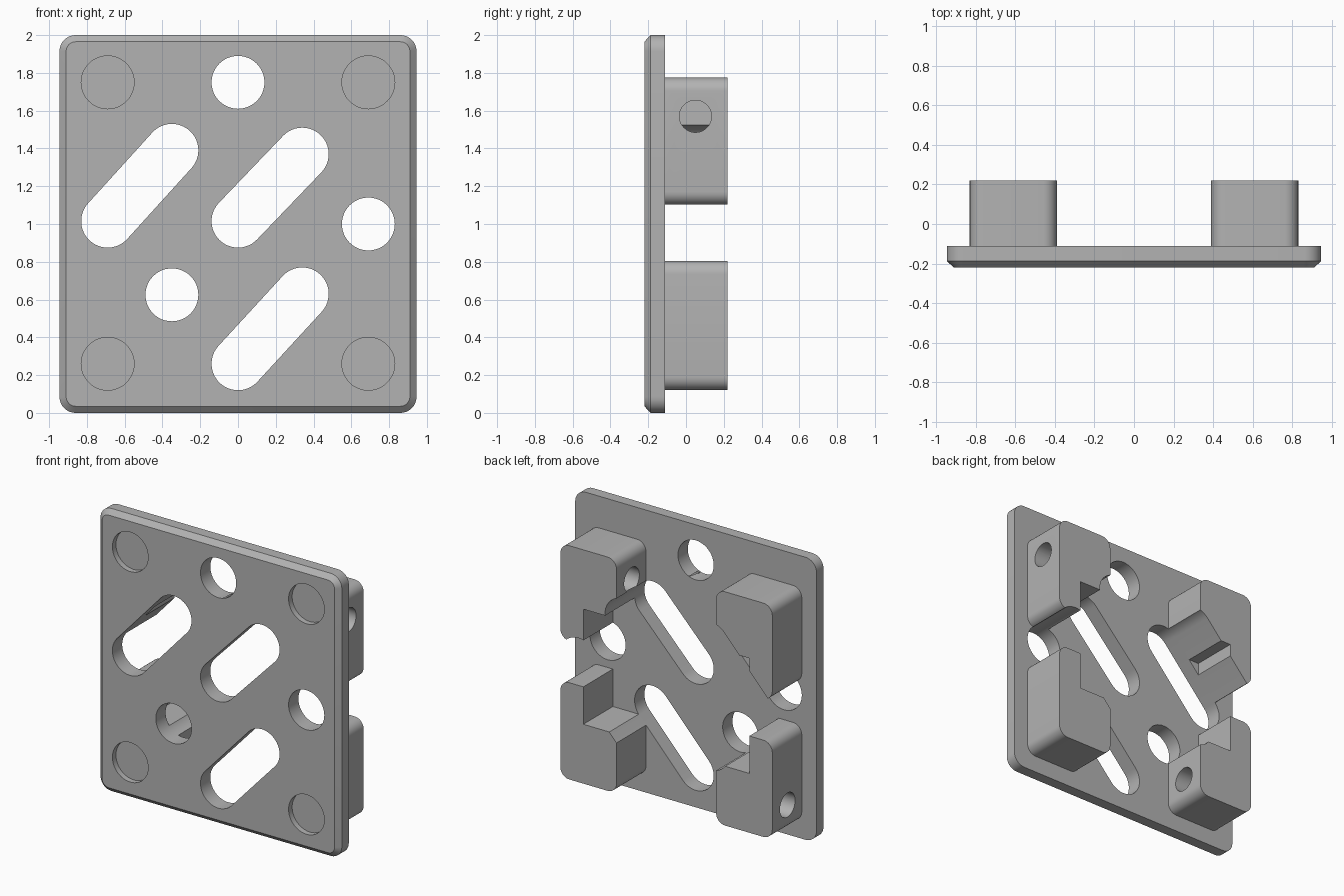
import bpy
import bmesh
from math import sin, cos, pi, atan2
from mathutils import Matrix

old = bpy.data.objects.get("Cube")
if old:
    bpy.data.objects.remove(old, do_unlink=True)

grey = bpy.data.materials.new("mid_grey")
grey.use_nodes = True
colour = (0.45, 0.45, 0.45, 1)
grey.diffuse_color = colour
grey.node_tree.nodes["Principled BSDF"].inputs["Base Color"].default_value = colour

BACK, FRONT, REAR = -0.11, -0.22, 0.22


def arc(cx, cz, r, start, sweep, steps):
    return [(cx + r * cos(start + sweep * i / steps),
             cz + r * sin(start + sweep * i / steps)) for i in range(steps + 1)]


def rounded_rect(x0, x1, z0, z1, r):
    pts = []
    for i, (cx, cz) in enumerate([(x1 - r, z1 - r), (x0 + r, z1 - r),
                                  (x0 + r, z0 + r), (x1 - r, z0 + r)]):
        pts += arc(cx, cz, r, i * pi / 2, pi / 2, 8)
    return pts


def slot(ax, az, bx, bz, r):
    a = atan2(bz - az, bx - ax)
    return arc(bx, bz, r, a - pi / 2, pi, 24) + arc(ax, az, r, a + pi / 2, pi, 24)


def loft(name, sections):
    """Solid through matching outlines, each given as (y, points)."""
    bm = bmesh.new()
    rings = [[bm.verts.new((x, y, z)) for x, z in pts] for y, pts in sections]
    n = len(rings[0])
    for a, b in zip(rings, rings[1:]):
        for i in range(n):
            j = (i + 1) % n
            bm.faces.new((a[i], a[j], b[j], b[i]))
    bm.faces.new(rings[0])
    bm.faces.new(rings[-1])
    bmesh.ops.recalc_face_normals(bm, faces=bm.faces)
    return finish(name, bm)


def finish(name, bm):
    mesh = bpy.data.meshes.new(name)
    bm.to_mesh(mesh)
    bm.free()
    mesh.materials.append(grey)
    obj = bpy.data.objects.new(name, mesh)
    bpy.context.collection.objects.link(obj)
    return obj


def circle(x, z, r):
    return arc(x, z, r, 0, 2 * pi, 48)[:-1]


def cross_bore(x, z):
    bm = bmesh.new()
    turn = Matrix.Translation((x, 0.05, z)) @ Matrix.Rotation(pi / 2, 4, "Y")
    bmesh.ops.create_cone(bm, cap_ends=True, segments=40, radius1=0.085,
                          radius2=0.085, depth=0.8, matrix=turn)
    return finish("bore_cutter", bm)


def cut(obj, cutters):
    for c in cutters:
        c.hide_render = True
        mod = obj.modifiers.new("cut", "BOOLEAN")
        mod.operation = "DIFFERENCE"
        mod.solver = "EXACT"
        mod.object = c
    select(obj)
    for mod in list(obj.modifiers):
        bpy.ops.object.modifier_apply(modifier=mod.name)


def select(obj):
    bpy.ops.object.select_all(action="DESELECT")
    obj.select_set(True)
    bpy.context.view_layer.objects.active = obj


# Plate with a chamfered front rim
outer = rounded_rect(-0.945, 0.945, 0, 2, 0.085)
inner = rounded_rect(-0.91, 0.91, 0.035, 1.965, 0.05)
plate = loft("plate", [(FRONT, inner), (FRONT + 0.032, outer), (BACK, outer)])

# Slots and round holes go through everything
R = 0.14
outlines = [slot(-0.69, 1.015, -0.35, 1.39, R), slot(0, 1.015, 0.34, 1.37, R),
            slot(0, 0.26, 0.34, 0.63, R), circle(0, 1.75, R),
            circle(0.69, 1.0, R), circle(-0.35, 0.625, R)]
through = [loft("through_cutter", [(-0.5, p), (0.5, p)]) for p in outlines]

# Shallow corner recesses on the front
recesses = []
for x in (-0.69, 0.69):
    for z in (0.26, 1.75):
        p = circle(x, z, R)
        recesses.append(loft("recess_cutter", [(-0.5, p), (FRONT + 0.04, p)]))
cut(plate, through + recesses)

# Four rear L-shaped blocks, each notched at its inner corner
parts, helpers = [plate], through + recesses
for side, s in (("left", 1), ("right", -1)):
    for level, z0, z1 in (("lower", 0.12, 0.805), ("upper", 1.10, 1.775)):
        xs = sorted((s * 0.39, s * 0.83))
        p = rounded_rect(xs[0], xs[1], z0, z1, 0.07)
        block = loft(f"{level}_{side}_block", [(BACK, p), (REAR, p)])
        nx = sorted((s * 0.3, s * 0.65))
        nz = (0.54, 0.95) if level == "lower" else (0.95, 1.355)
        q = [(nx[0], nz[0]), (nx[1], nz[0]), (nx[1], nz[1]), (nx[0], nz[1])]
        cutters = [loft("notch_cutter", [(-0.5, q), (0.5, q)])]
        # Cross bores run through one diagonal pair only
        if (side, level) in (("left", "upper"), ("right", "lower")):
            cutters.append(cross_bore(s * 0.61, 1.57 if level == "upper" else 0.30))
        cut(block, cutters + through)
        parts.append(block)
        helpers += cutters

for h in helpers:
    bpy.data.objects.remove(h, do_unlink=True)

for obj in parts:
    select(obj)
    bpy.ops.object.shade_smooth_by_angle(angle=pi / 6)
